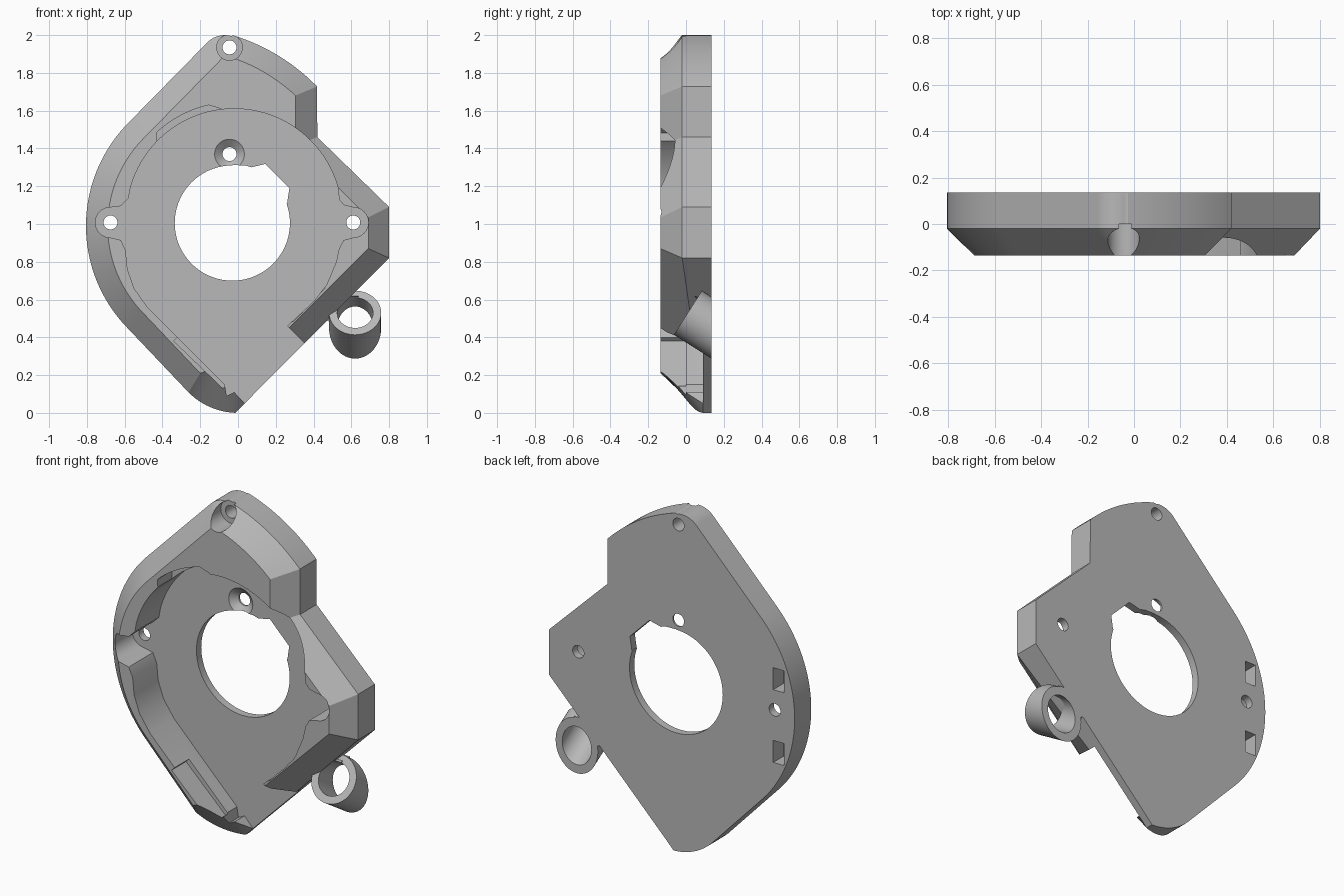
import bpy, bmesh, math
from mathutils import Vector

if "Cube" in bpy.data.objects:
    bpy.data.objects.remove(bpy.data.objects["Cube"])

BACK, MID, FRONT, FLOOR = 0.135, -0.02, -0.135, 0.09

grey = bpy.data.materials.new("mid_grey")
grey.diffuse_color = (0.48, 0.48, 0.48, 1)
grey.use_nodes = True
grey.node_tree.nodes["Principled BSDF"].inputs["Base Color"].default_value = grey.diffuse_color


def arc(cx, cz, r, a0, a1, n):
    """Points on an arc in the xz plane, angles in degrees."""
    out = []
    for i in range(n + 1):
        a = math.radians(a0 + (a1 - a0) * i / n)
        out.append((cx + r * math.cos(a), cz + r * math.sin(a)))
    return out


def loft(name, rings):
    """Solid through rings of equal point count, capped at both ends."""
    bm = bmesh.new()
    loops = [[bm.verts.new(p) for p in ring] for ring in rings]
    n = len(loops[0])
    for a, b in zip(loops, loops[1:]):
        for i in range(n):
            j = (i + 1) % n
            bm.faces.new((a[i], a[j], b[j], b[i]))
    bm.faces.new(loops[0])
    bm.faces.new(loops[-1])
    bmesh.ops.recalc_face_normals(bm, faces=bm.faces)
    me = bpy.data.meshes.new(name)
    bm.to_mesh(me)
    bm.free()
    me.materials.append(grey)
    ob = bpy.data.objects.new(name, me)
    bpy.context.collection.objects.link(ob)
    return ob


def prism(name, pts, y0, y1):
    return loft(name, [[(x, y, z) for x, z in pts] for y in (y0, y1)])


def disc(name, x, z, r0, r1, y0, y1, n=40):
    """Cylinder or cone along y."""
    return loft(name, [[(px, y, pz) for px, pz in arc(x, z, r, 0, 360, n)[:-1]]
                       for r, y in ((r0, y0), (r1, y1))])


def combine(ob, tool, op='DIFFERENCE'):
    m = ob.modifiers.new("bool", 'BOOLEAN')
    m.operation, m.solver, m.object = op, 'EXACT', tool
    dg = bpy.context.evaluated_depsgraph_get()
    dg.update()
    me = bpy.data.meshes.new_from_object(ob.evaluated_get(dg))
    ob.modifiers.clear()
    ob.data = me
    bpy.data.objects.remove(tool)


# Housing outline: (outer point, front inset point, y where the chamfer starts)
sections = []


def add(outer, inner, mids=None):
    for i, (o, f) in enumerate(zip(outer, inner)):
        sections.append((o, f, mids[i] if mids else MID))


N = 12
low_outer = arc(0, 0.37, 0.37, 268, 225, N)
low_inner = [(-0.013 - 0.187 * i / N, 0.28 - 0.07 * i / N) for i in range(N + 1)]
add(low_outer, low_inner, [FLOOR + (MID - FLOOR) * i / N for i in range(N + 1)])
add(arc(-0.03, 0.99, 0.775, 225, 135, 36), arc(-0.03, 0.99, 0.66, 225, 135, 36))
add(arc(-0.07, 1.87, 0.13, 135, 75, 10), arc(-0.07, 1.87, 0.015, 135, 75, 10))
add(arc(-0.33, 1.0, 1.044, 73, 44.2, 14), arc(-0.33, 1.0, 0.93, 73, 47, 14))
add([(0.42, 1.46), (0.80, 1.09), (0.80, 0.82), (0.035, 0.05)],
    [(0.305, 1.415), (0.69, 1.035), (0.69, 0.87), (0.10, 0.28)],
    [MID, MID, MID, FLOOR])
housing = loft("housing", [
    [(o[0], BACK, o[1]) for o, f, m in sections],
    [(o[0], m, o[1]) for o, f, m in sections],
    [(f[0], FRONT, f[1]) for o, f, m in sections]])

# Main pocket with two ears, open through the lower right edge
pocket = arc(-0.02, 1.04, 0.57, 165, 15, 48)
pocket += [(0.535, 1.13), (0.56, 1.1)] + arc(0.61, 1.008, 0.08, 90, -90, 16)
pocket += [(0.56, 0.915), (0.535, 0.87), (0.52, 0.80), (0.47, 0.68), (0.40, 0.59),
           (0.26, 0.46), (0.35, 0.37), (0.45, 0.27), (0.10, -0.08), (0.035, 0.05),
           (-0.02, 0.11), (-0.06, 0.09), (-0.07, 0.15), (-0.48, 0.56), (-0.55, 0.66),
           (-0.585, 0.76), (-0.595, 0.86), (-0.62, 0.915)]
pocket += arc(-0.675, 1.008, 0.08, 270, 90, 16) + [(-0.62, 1.095), (-0.58, 1.135)]
combine(housing, prism("pocket_cut", pocket, -0.3, FLOOR))

# Shallow ledges stepped into the pocket wall
upper_ledge = arc(-0.02, 1.04, 0.605, 133, 103, 12) + [(-0.09, 1.61), (-0.1, 1.55), (-0.38, 1.40), (-0.43, 1.44)]
lower_ledge = [(-0.34, 0.38), (-0.08, 0.13), (-0.03, 0.18), (-0.29, 0.43)]
right_ledge = [(0.26, 0.515), (0.26, 0.47), (0.30, 0.49), (0.46, 0.66), (0.45, 0.71)]
for pts in (upper_ledge, lower_ledge, right_ledge):
    combine(housing, prism("ledge_cut", pts, -0.3, 0.0))

# Central opening with its keyed corner
combine(housing, disc("bore_cut", -0.03, 1.005, 0.305, 0.305, -0.3, 0.3, 72))
key = [(0, 1.0), (-0.03, 1.312), (0.04, 1.31), (0.07, 1.30), (0.145, 1.318),
       (0.272, 1.19), (0.26, 1.11)]
combine(housing, prism("key_cut", key, -0.3, 0.3))

# Screw holes, top counterbore and countersink
combine(housing, disc("counterbore_cut", -0.045, 1.935, 0.068, 0.068, -0.3, 0.0))
combine(housing, disc("countersink_cut", -0.045, 1.37, 0.08, 0.036, FLOOR - 0.001, 0.125))
for x, z in ((-0.045, 1.935), (-0.045, 1.37), (-0.675, 1.008), (0.61, 1.008)):
    combine(housing, disc("screw_cut", x, z, 0.037, 0.037, -0.3, 0.3, 28))

# Blind slots in the back
for z in (1.19, 0.76):
    slot = [(-0.735, z - 0.065), (-0.665, z - 0.065), (-0.665, z + 0.065), (-0.735, z + 0.065)]
    combine(housing, prism("slot_cut", slot, 0.04, 0.3))

# Slanted tube on the lower right edge, trimmed flush with the back
axis = Vector((0, 0.845, -0.535)).normalized()
side = Vector((1, 0, 0))
up = axis.cross(side)
face = Vector((0.62, 0.01, 0.53))


def tube(name, r, t0, t1):
    return loft(name, [[face + axis * t + side * x + up * z
                        for x, z in arc(0, 0, r, 0, 360, 48)[:-1]] for t in (t0, t1)])


holder = tube("cable_tube", 0.138, 0, 0.4)
web = [(0.44, 0.50), (0.52, 0.47), (0.58, 0.52), (0.64, 0.62), (0.58, 0.62)]
combine(holder, prism("web", web, 0.03, BACK), 'UNION')
trim = [(-1, -1), (2, -1), (2, 2), (-1, 2)]
combine(holder, prism("back_trim", trim, BACK, 1))
combine(holder, tube("tube_bore", 0.095, -0.2, 0.6))

# Smooth curved walls, keep edges crisp
for ob in (housing, holder):
    bpy.ops.object.select_all(action='DESELECT')
    ob.select_set(True)
    bpy.context.view_layer.objects.active = ob
    bpy.ops.object.shade_smooth_by_angle(angle=math.radians(25))
